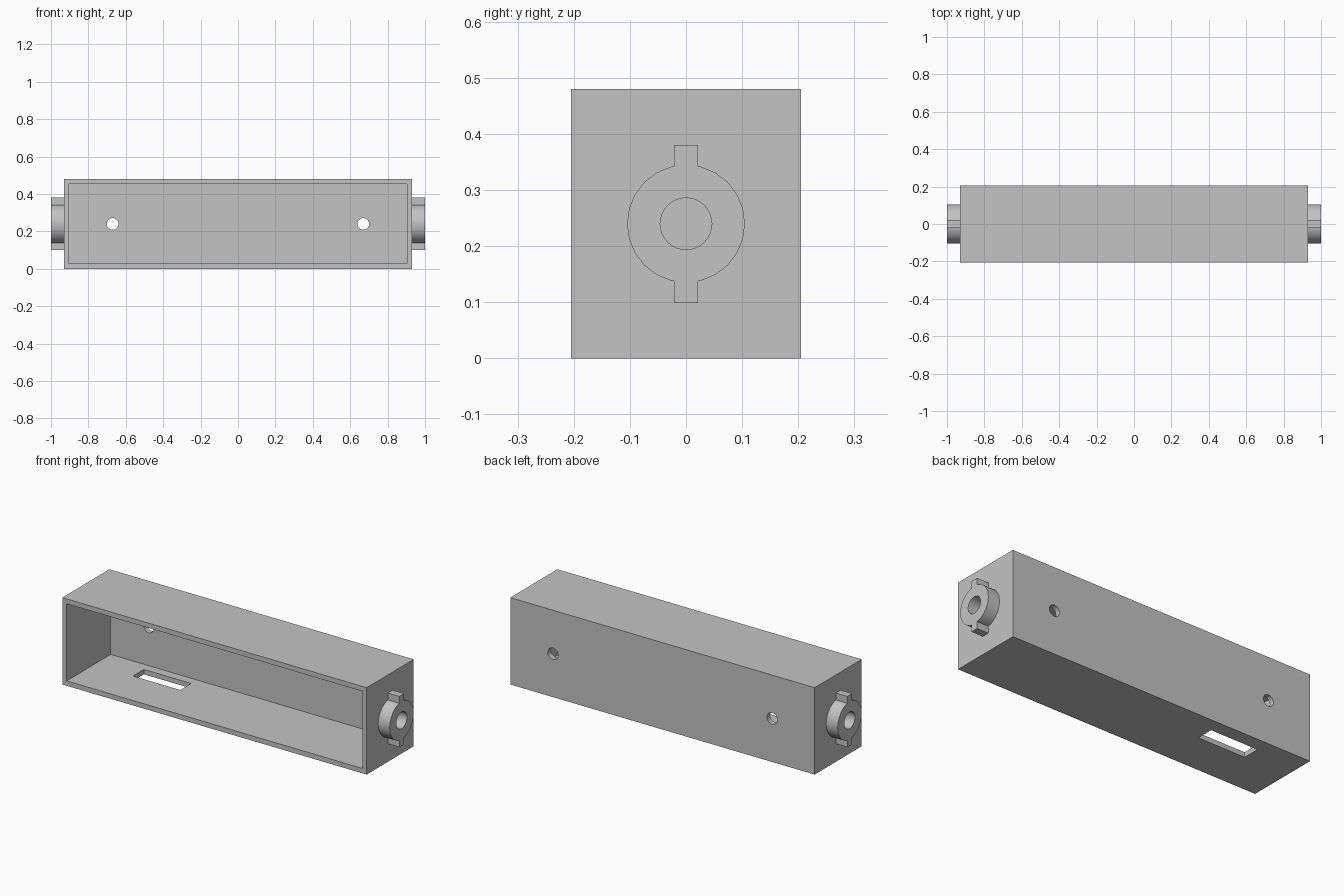
import bpy
from math import pi, radians

cube = bpy.data.objects.get("Cube")
if cube:
    bpy.data.objects.remove(cube, do_unlink=True)

LENGTH, DEPTH, HEIGHT, WALL = 1.86, 0.41, 0.48, 0.027
END, MID = LENGTH / 2, HEIGHT / 2

grey = bpy.data.materials.new("plain_grey")
grey.use_nodes = True
colour = (0.55, 0.55, 0.55, 1)
grey.diffuse_color = colour
grey.node_tree.nodes["Principled BSDF"].inputs["Base Color"].default_value = colour


def box(name, low, high):
    """Box between two opposite corners."""
    centre = [(a + b) / 2 for a, b in zip(low, high)]
    bpy.ops.mesh.primitive_cube_add(size=1, location=centre)
    ob = bpy.context.object
    ob.name = name
    ob.scale = [b - a for a, b in zip(low, high)]
    bpy.ops.object.transform_apply(location=True, rotation=True, scale=True)
    ob.data.materials.append(grey)
    return ob


def rod(name, radius, length, centre, axis, sides=32):
    """Cylinder lying along x or y."""
    turn = (0, pi / 2, 0) if axis == "x" else (pi / 2, 0, 0)
    bpy.ops.mesh.primitive_cylinder_add(vertices=sides, radius=radius, depth=length,
                                        location=centre, rotation=turn)
    ob = bpy.context.object
    ob.name = name
    bpy.ops.object.transform_apply(location=True, rotation=True, scale=True)
    ob.data.materials.append(grey)
    return ob


def combine(target, tool, operation):
    """Apply a boolean and discard the tool object."""
    mod = target.modifiers.new("boolean", "BOOLEAN")
    mod.operation, mod.object, mod.solver = operation, tool, "EXACT"
    bpy.context.view_layer.objects.active = target
    bpy.ops.object.modifier_apply(modifier=mod.name)
    bpy.data.objects.remove(tool, do_unlink=True)


def smooth(ob):
    bpy.ops.object.select_all(action="DESELECT")
    ob.select_set(True)
    bpy.context.view_layer.objects.active = ob
    bpy.ops.object.shade_smooth_by_angle(angle=radians(30))


# Housing: a box open at the front
housing = box("housing", (-END, -DEPTH / 2, 0), (END, DEPTH / 2, HEIGHT))
cavity = box("cavity", (WALL - END, -DEPTH, WALL),
             (END - WALL, DEPTH / 2 - WALL, HEIGHT - WALL))
combine(housing, cavity, "DIFFERENCE")

# Two screw holes through the back wall
for x in (-0.67, 0.67):
    combine(housing, rod("screw_hole", 0.031, 0.2, (x, DEPTH / 2, MID), "y"), "DIFFERENCE")

# Slot through the floor
combine(housing, box("slot", (-0.665, 0.033, -0.1), (-0.375, 0.128, 0.1)), "DIFFERENCE")
smooth(housing)

# Keyed bosses with a blind bore, one on each end
for side, label in ((1, "left"), (-1, "right")):
    inner, outer = side * (END - 0.01), side * 1.0
    centre = ((inner + outer) / 2, 0, MID)
    boss = rod(label + "_boss", 0.105, abs(outer - inner), centre, "x", 24)
    key = box("key", (min(inner, outer), -0.021, MID - 0.14),
              (max(inner, outer), 0.021, MID + 0.14))
    combine(boss, key, "UNION")
    combine(boss, rod("bore", 0.046, 0.3, centre, "x"), "DIFFERENCE")
    smooth(boss)
